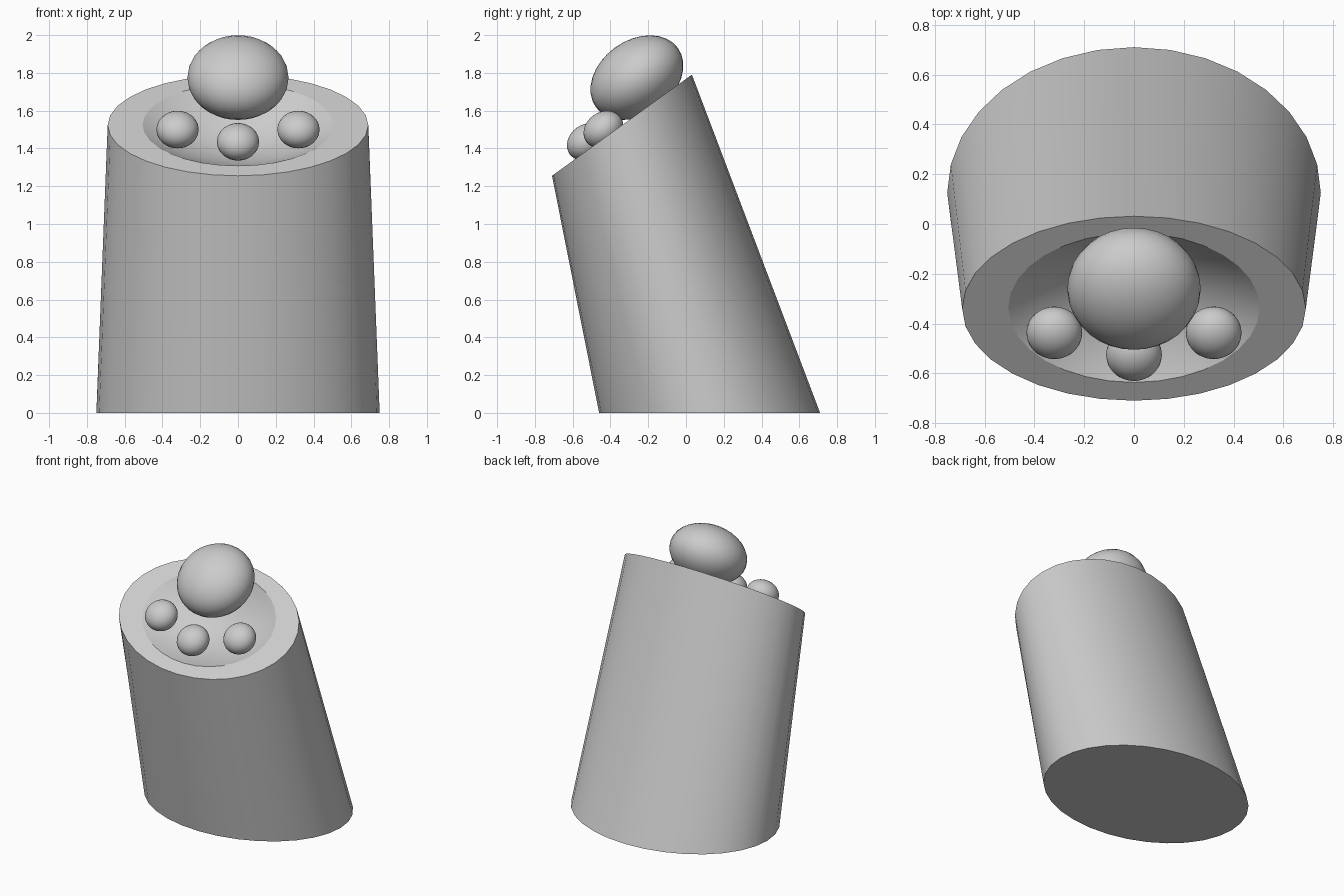
import bpy, bmesh, math
from mathutils import Vector

if "Cube" in bpy.data.objects:
    bpy.data.objects.remove(bpy.data.objects["Cube"])

SEG = 32
TILT = math.atan2(0.535, 0.74)          # slope of the slanted top
TOP = Vector((0, -0.339, 1.523))        # centre of the slanted top


def ring(bm, centre, rx, ry, tilt=0.0, sink=0.0):
    c, s = math.cos(tilt), math.sin(tilt)
    verts = []
    for i in range(SEG):
        a = 2 * math.pi * i / SEG
        x, v = rx * math.cos(a), ry * math.sin(a)
        verts.append(bm.verts.new(centre + Vector((x, v * c + sink * s, v * s - sink * c))))
    return verts


def smooth(obj, angle):
    bpy.ops.object.select_all(action='DESELECT')
    obj.select_set(True)
    bpy.context.view_layer.objects.active = obj
    bpy.ops.object.shade_smooth_by_angle(angle=math.radians(angle))


# Leaning oval body with a shallow dish sunk into the slanted top
bm = bmesh.new()
rings = [ring(bm, Vector((0, 0.125, 0)), 0.75, 0.585),
         ring(bm, TOP, 0.69, 0.457, TILT)]
DEPTH = 0.15
for r in (1.0, 0.9, 0.8, 0.68, 0.55, 0.4, 0.25, 0.1):
    rings.append(ring(bm, TOP + Vector((0, 0.003, 0.002)), 0.505 * r, 0.37 * r,
                      TILT, DEPTH * (1 - r * r)))
for lo, hi in zip(rings, rings[1:]):
    for i in range(SEG):
        j = (i + 1) % SEG
        bm.faces.new((lo[i], lo[j], hi[j], hi[i]))
bm.faces.new(rings[0][::-1])
bm.faces.new(rings[-1])
bmesh.ops.recalc_face_normals(bm, faces=bm.faces)
mesh = bpy.data.meshes.new("leaning_body")
bm.to_mesh(mesh)
bm.free()
body = bpy.data.objects.new("leaning_body", mesh)
bpy.context.collection.objects.link(body)
smooth(body, 25)


# Flattened balls resting in the dish, tilted with it
def ball(name, loc, radius, height):
    bpy.ops.mesh.primitive_uv_sphere_add(segments=32, ring_count=16, radius=1,
                                         location=loc, rotation=(TILT, 0, 0))
    o = bpy.context.object
    o.name = name
    o.scale = (radius, radius, height)
    smooth(o, 40)


ball("large_ball", (0, -0.26, 1.775), 0.268, 0.197)
ball("small_ball_front", (0, -0.525, 1.435), 0.112, 0.092)
for side, tag in ((-1, "left"), (1, "right")):
    ball("small_ball_" + tag, (side * 0.32, -0.437, 1.5), 0.112, 0.092)
